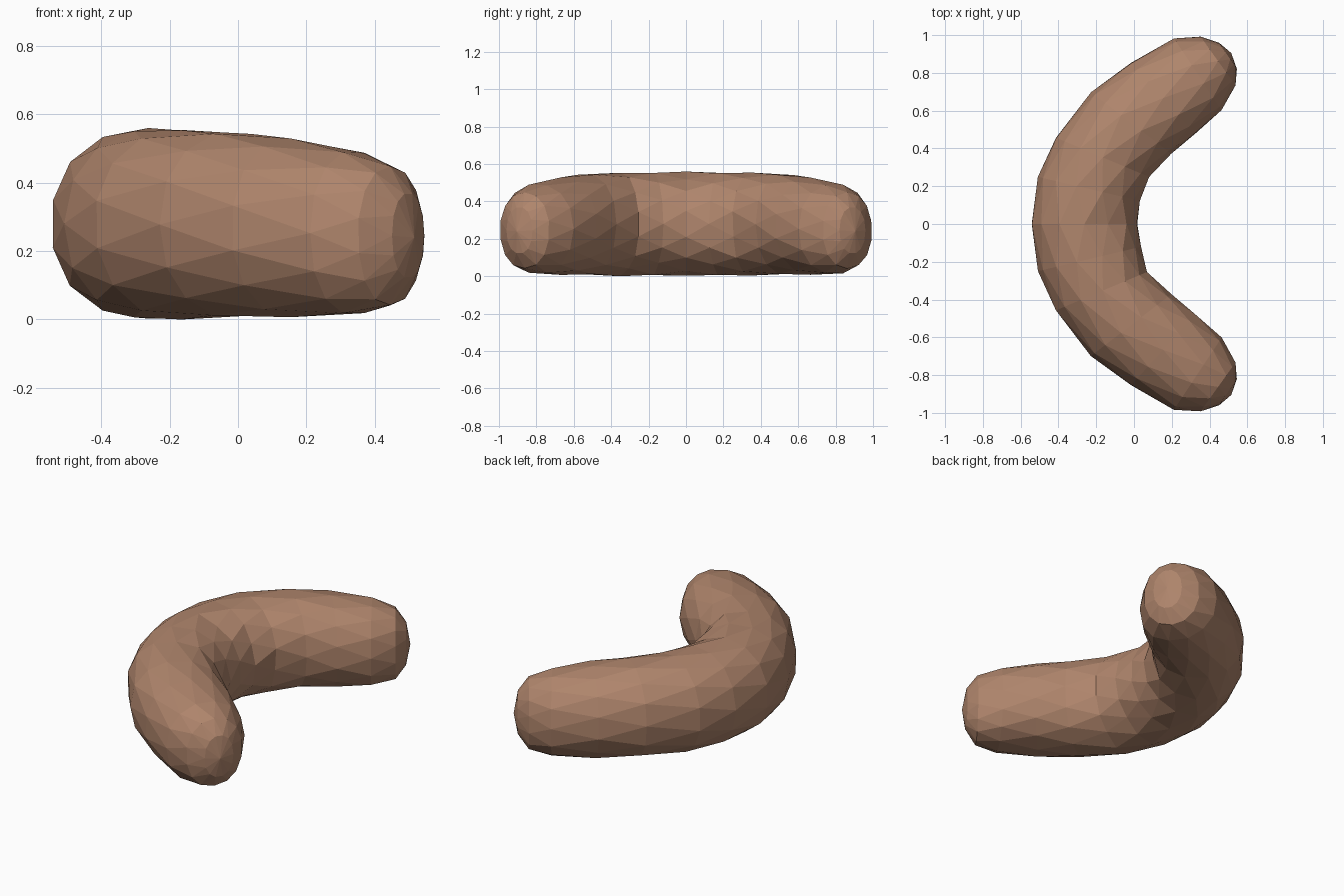
import bpy, bmesh, math, random
from mathutils import Vector

if "Cube" in bpy.data.objects:
    bpy.data.objects.remove(bpy.data.objects["Cube"])

random.seed(4)
SIDES = 14

# Half of the bend: outer edge x,y, inner edge x,y, bottom z, top z
half = [
    (-0.51, 0.25, 0.04, 0.12, 0.0, 0.56),
    (-0.42, 0.46, 0.09, 0.245, 0.0, 0.555),
    (-0.23, 0.70, 0.20, 0.37, 0.005, 0.55),
    (-0.02, 0.858, 0.33, 0.475, 0.005, 0.53),
    (0.21, 0.985, 0.465, 0.60, 0.01, 0.495),
    (0.35, 0.995, 0.54, 0.73, 0.04, 0.45),
    (0.45, 0.96, 0.545, 0.82, 0.12, 0.37),
]
middle = [(-0.55, 0.0, 0.025, 0.0, 0.0, 0.56)]
stations = [(a, -b, c, -d, e, f) for a, b, c, d, e, f in reversed(half)] + middle + half


def power(v, p):
    return math.copysign(abs(v) ** p, v)


bm = bmesh.new()
rings = []
for i, (ox, oy, ix, iy, z0, z1) in enumerate(stations):
    outer, inner = Vector((ox, oy, 0)), Vector((ix, iy, 0))
    mid, arm = (outer + inner) / 2, (outer - inner) / 2
    ring = []
    for k in range(SIDES):
        # alternate rings are turned half a step for an uneven triangle pattern
        a = 2 * math.pi * (k + 0.5 * (i % 2)) / SIDES
        p = mid + arm * power(math.cos(a), 0.92)
        p.z = (z0 + z1) / 2 + (z1 - z0) / 2 * power(math.sin(a), 0.92)
        inside = math.cos(a) < -0.3
        # irregular dents, strongest on the inside of the bend
        pull = random.uniform(0.0, 0.07 if inside and abs(oy) < 0.6 else 0.015)
        centre = Vector((mid.x, mid.y, (z0 + z1) / 2))
        ring.append(bm.verts.new(p.lerp(centre, pull)))
    rings.append(ring)

# Triangulated skin between neighbouring rings
for i in range(len(rings) - 1):
    a, b = rings[i], rings[i + 1]
    for k in range(SIDES):
        n = (k + 1) % SIDES
        if i % 2 == 0:
            bm.faces.new((a[k], a[n], b[k]))
            bm.faces.new((a[n], b[n], b[k]))
        else:
            bm.faces.new((a[k], a[n], b[n]))
            bm.faces.new((a[k], b[n], b[k]))

# Blunt tips
for ring, y in ((rings[0], -0.905), (rings[-1], 0.905)):
    tip = bm.verts.new((0.515, y, 0.24))
    for k in range(SIDES):
        bm.faces.new((ring[k], ring[(k + 1) % SIDES], tip))

bmesh.ops.recalc_face_normals(bm, faces=bm.faces)
low = min(v.co.z for v in bm.verts)
for v in bm.verts:
    v.co.z -= low

mesh = bpy.data.meshes.new("sausage")
bm.to_mesh(mesh)
bm.free()
sausage = bpy.data.objects.new("sausage", mesh)
bpy.context.collection.objects.link(sausage)

brown = bpy.data.materials.new("warm brown")
brown.diffuse_color = (0.43, 0.235, 0.15, 1)
brown.use_nodes = True
brown.node_tree.nodes["Principled BSDF"].inputs["Base Color"].default_value = brown.diffuse_color
mesh.materials.append(brown)
